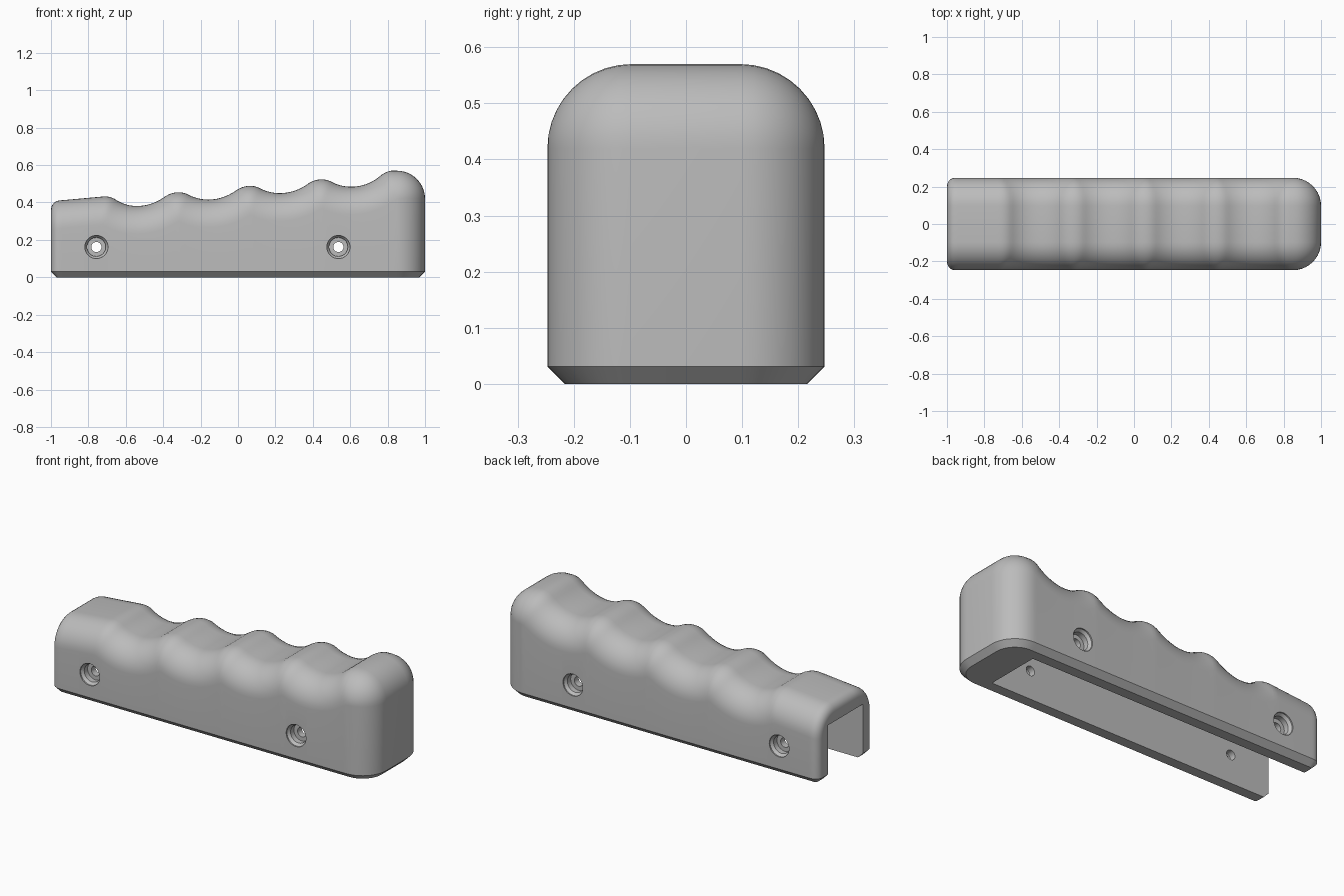
import bpy, bmesh, math
from mathutils import Matrix

cube = bpy.data.objects.get("Cube")
if cube:
    bpy.data.objects.remove(cube)

HALF, FILLET = 0.247, 0.15      # half width of the grip, edge rounding
PITCH, FIRST, COUNT = 0.3825, -0.52, 4   # finger grooves


def make_object(name, bm):
    bmesh.ops.recalc_face_normals(bm, faces=bm.faces)
    mesh = bpy.data.meshes.new(name)
    bm.to_mesh(mesh)
    bm.free()
    obj = bpy.data.objects.new(name, mesh)
    bpy.context.collection.objects.link(obj)
    return obj


def groove(u, span, rise, valley):
    """Height above a groove's bottom: a hollow arc blending into a crest arc."""
    angle = 2 * math.atan(rise / span)
    crest = span / math.sin(angle) - valley
    if u < valley * math.sin(angle):
        return valley - math.sqrt(valley ** 2 - u ** 2)
    return rise - crest + math.sqrt(crest ** 2 - max(span - u, 0) ** 2)


def top_height(x):
    k = min(max(round((x - FIRST) / PITCH), 0), COUNT - 1)
    u = x - FIRST - k * PITCH
    outer = (k == 0 and u < 0) or (k == COUNT - 1 and u > 0)
    bump = groove(abs(u), 0.2, 0.068, 0.22) if outer else groove(abs(u), PITCH / 2, 0.055, 0.24)
    return min(0.382 + 0.09 * (x - FIRST) + bump, 0.57)


def inset_height(x, d):
    """Top profile moved inward by d, as a rolling ball would leave it."""
    steps = [i / 20 for i in range(-20, 21)]
    return min(top_height(x + d * s) - d * math.sqrt(1 - s * s) for s in steps)


# Grip body: side profiles laid across the width, inset towards the sides
COLS, LAYERS, ARC = 110, 10, 10
xs = [-1] + [-0.94 + (0.85 + 0.94) * i / COLS for i in range(COLS + 1)]
angles = [math.pi / 2 * i / LAYERS for i in range(LAYERS + 1)]
layers = [(-1, a) for a in reversed(angles)] + [(1, a) for a in angles]

bm = bmesh.new()
rows = []
for side, a in layers:
    y = side * (HALF - FILLET + FILLET * math.sin(a))
    d = FILLET * (1 - math.cos(a))
    row = [(x, y, inset_height(x, d)) for x in xs]
    for i in range(1, ARC + 1):
        t = math.pi / 2 * i / ARC
        r = FILLET - d
        row.append((0.85 + r * math.sin(t), y, 0.42 + r * math.cos(t)))
    row.append((1 - d, y, 0))
    rows.append([bm.verts.new(p) for p in row])
for r0, r1 in zip(rows, rows[1:]):
    for i in range(len(r0) - 1):
        bm.faces.new((r0[i], r0[i + 1], r1[i + 1], r1[i]))

# Side walls, floor and square end
feet = []
for row in (rows[0], rows[-1]):
    foot = [bm.verts.new((v.co.x, v.co.y, 0)) for v in row[:len(xs) - 1]] + [row[-1]]
    for i in range(len(xs) - 1):
        bm.faces.new((row[i], row[i + 1], foot[i + 1], foot[i]))
    bm.faces.new(row[len(xs) - 1:])
    feet.append(foot)
bm.faces.new(feet[0] + [r[-1] for r in rows[1:-1]] + feet[1][::-1])
bm.faces.new([feet[0][0]] + [r[0] for r in rows] + [feet[1][0]])
bmesh.ops.remove_doubles(bm, verts=bm.verts, dist=1e-4)
bmesh.ops.recalc_face_normals(bm, faces=bm.faces)


def edges_on(axis, value):
    return [e for e in bm.edges if all(abs(v.co[axis] - value) < 1e-4 for v in e.verts)]


# Round the square end, then chamfer the bottom rim
floor = set(edges_on(2, 0))
bmesh.ops.bevel(bm, geom=[e for e in edges_on(0, -1) if e not in floor],
                offset=0.045, segments=5, profile=0.5, affect='EDGES')
bmesh.ops.bevel(bm, geom=edges_on(2, 0), offset=0.031, segments=1, affect='EDGES')
grip = make_object("grip_body", bm)

# Slot cutter: open at the bottom and at the square end
bm = bmesh.new()
bmesh.ops.create_cube(bm, size=1, matrix=Matrix.Translation((-0.21, 0, 0.055))
                      @ Matrix.Diagonal((1.99, 0.314, 0.51, 1)))
cutters = [make_object("slot_cutter", bm)]

# Screw hole cutters: recessed seats on both sides and a narrow bore
half = [(0.3, 0.062), (0.24, 0.062), (0.225, 0.05), (0.195, 0.05), (0.195, 0.027)]
profile = [(-y, r) for y, r in half] + [(y, r) for y, r in reversed(half)]
SIDES = 32
for x in (-0.757, 0.537):
    bm = bmesh.new()
    rings = []
    for y, r in profile:
        turn = [2 * math.pi * i / SIDES for i in range(SIDES)]
        rings.append([bm.verts.new((x + r * math.cos(t), y, 0.162 + r * math.sin(t))) for t in turn])
    for a, b in zip(rings, rings[1:]):
        for i in range(SIDES):
            j = (i + 1) % SIDES
            bm.faces.new((a[i], a[j], b[j], b[i]))
    bm.faces.new(rings[0])
    bm.faces.new(rings[-1])
    cutters.append(make_object("screw_hole_cutter", bm))

# Cut the openings
bpy.ops.object.select_all(action='DESELECT')
grip.select_set(True)
bpy.context.view_layer.objects.active = grip
for cutter in cutters:
    cutter.hide_render = True
    mod = grip.modifiers.new(cutter.name, 'BOOLEAN')
    mod.operation, mod.solver, mod.object = 'DIFFERENCE', 'EXACT', cutter
    bpy.ops.object.modifier_apply(modifier=mod.name)
for cutter in cutters:
    bpy.data.objects.remove(cutter)

# Plain grey finish
grey = bpy.data.materials.new("plain_grey")
grey.use_nodes = True
colour = (0.5, 0.5, 0.5, 1)
grey.diffuse_color = colour
grey.node_tree.nodes["Principled BSDF"].inputs["Base Color"].default_value = colour
grip.data.materials.clear()
grip.data.materials.append(grey)
bpy.ops.object.shade_smooth_by_angle(angle=math.radians(30))
